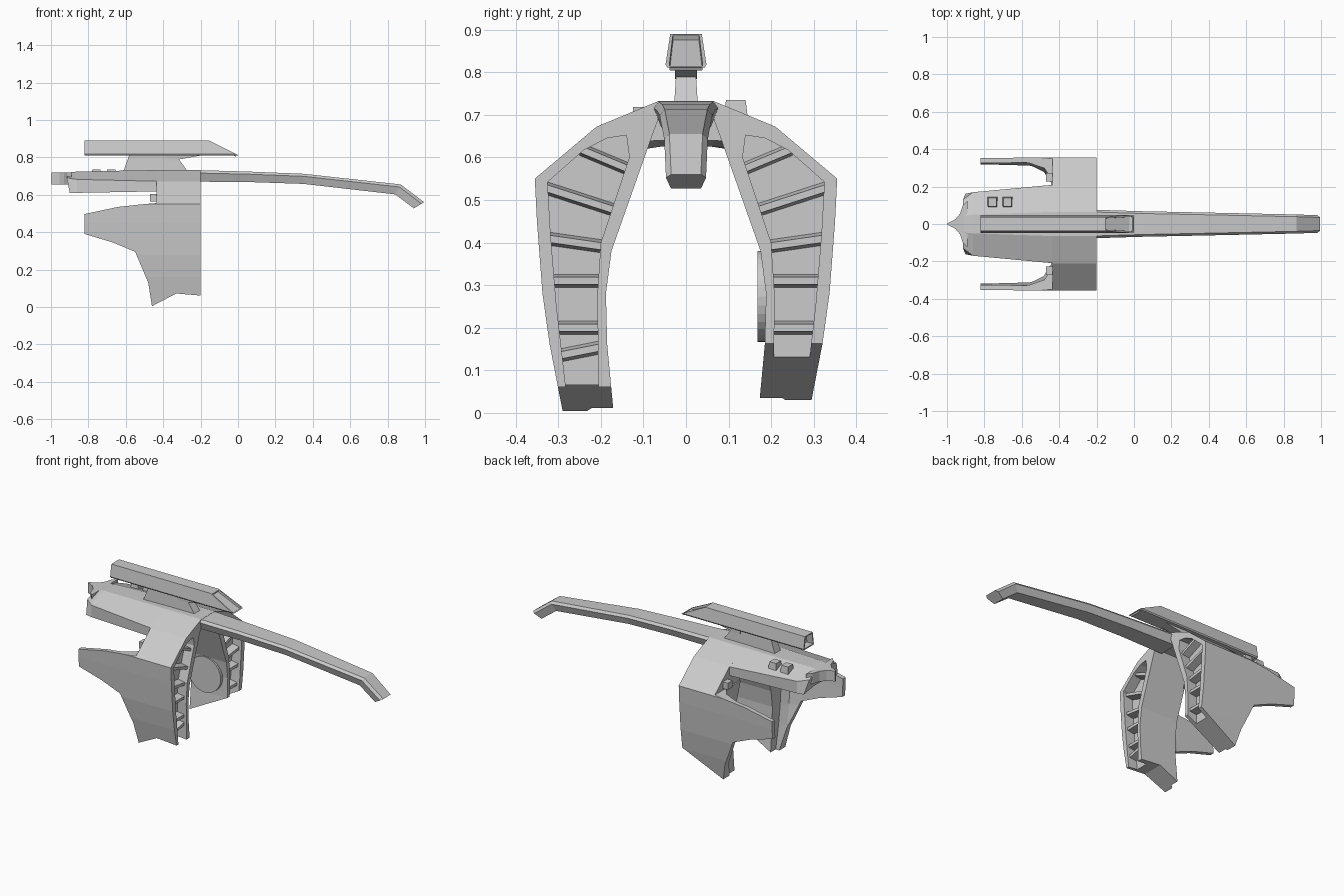
import bpy, bmesh

if "Cube" in bpy.data.objects:
    bpy.data.objects.remove(bpy.data.objects["Cube"])


def loft(name, sections, recess=()):
    """Skin a list of equal-length 3D loops and cap the ends."""
    bm = bmesh.new()
    rows = [[bm.verts.new(p) for p in s] for s in sections]
    n = len(rows[0])
    for a, b in zip(rows, rows[1:]):
        for i in range(n):
            bm.faces.new((a[i], a[(i + 1) % n], b[(i + 1) % n], b[i]))
    caps = [bm.faces.new(rows[0]), bm.faces.new(rows[-1])]
    bmesh.ops.recalc_face_normals(bm, faces=bm.faces)
    for cap, (border, depth) in zip(caps, recess):
        bmesh.ops.inset_region(bm, faces=[cap], thickness=border)
        bmesh.ops.inset_region(bm, faces=[cap], thickness=0.001, depth=-depth)
    me = bpy.data.meshes.new(name)
    bm.to_mesh(me)
    bm.free()
    ob = bpy.data.objects.new(name, me)
    bpy.context.collection.objects.link(ob)
    return ob


def along_x(name, yz, x0, x1, s=1):
    return loft(name, [[(x, s * y, z) for y, z in yz] for x in (x0, x1)])


def along_y(name, xz, y0, y1):
    return loft(name, [[(x, y, z) for x, z in xz] for y in (y0, y1)])


def box(name, x0, x1, y0, y1, z0, z1, t=0.0):
    """Box with its top pulled in by t."""
    return loft(name, [[(x0, y0, z0), (x1, y0, z0), (x1, y1, z0), (x0, y1, z0)],
                       [(x0 + t, y0 + t, z1), (x1 - t, y0 + t, z1),
                        (x1 - t, y1 - t, z1), (x0 + t, y1 - t, z1)]])


def boolean(ob, cutter, op):
    """Apply a boolean and throw the cutter away."""
    m = ob.modifiers.new("cut", 'BOOLEAN')
    m.object, m.operation, m.solver = cutter, op, 'EXACT'
    bpy.context.view_layer.update()
    me = bpy.data.meshes.new_from_object(
        ob.evaluated_get(bpy.context.evaluated_depsgraph_get()))
    ob.modifiers.clear()
    ob.data = me
    bpy.data.objects.remove(cutter)


# Arched wing half: cross-section, front recess, rear hollow
OUTER = [(.065, .732), (.21, .672), (.355, .55), (.35, .45), (.337, .28), (.32, .16), (.285, -.02)]
INNER = [(.168, -.02), (.185, .16), (.188, .28), (.175, .38), (.085, .635), (.065, .69)]
SECTION = [(0, .732)] + OUTER + INNER + [(0, .69)]
RECESS = [(.14, .652), (.185, .645), (.24, .617), (.325, .542), (.318, .42), (.305, .26),
          (.272, -.03), (.205, -.03), (.208, .28), (.2, .4), (.133, .6)]
RIBS = [((.25, .62), (.13, .57)), ((.335, .53), (.165, .475)), ((.33, .41), (.19, .39)),
        ((.32, .31), (.195, .31)), ((.315, .2), (.195, .2)), ((.295, .135), (.195, .155))]


def side_profile(s):
    base = [(-.19, .8), (-.437, .8), (-.437, .555), (-.5, .55), (-.64, .535), (-.82, .497),
            (-.82, .39), (-.67, .345), (-.55, .295), (-.48, .13)]
    torn = [(-.46, .004), (-.33, .072), (-.19, .06)] if s < 0 else [(-.455, .03), (-.19, .168)]
    return base + torn


def cavity(x, inset, s):
    skin = [(x, s * (y - inset), z - inset * .3) for y, z in OUTER[1:]]
    return skin + [(x, s * -.02, -.05), (x, s * -.02, .65)]


for s, side in ((-1, "left"), (1, "right")):
    wing = along_x(side + "_wing", SECTION, -.85, -.2, s)
    hollow = loft("hollow", [cavity(-.9, .027, s), cavity(-.56, .027, s),
                             cavity(-.48, .04, s), cavity(-.445, .075, s)])
    boolean(wing, hollow, 'DIFFERENCE')
    boolean(wing, along_x("recess", RECESS, -.26, -.15, s), 'DIFFERENCE')
    boolean(wing, along_y("side_cut", side_profile(s), -.005 * s, .5 * s), 'INTERSECT')

    # Ribs bridging the front recess
    for i, ((y0, z0), (y1, z1)) in enumerate(RIBS if s < 0 else RIBS[:5]):
        h = .017
        loft(f"{side}_rib_{i}", [[(-.27, s * y, z - h), (-.27, s * y, z + h),
                                  (-.215, s * y, z + h * .5), (-.215, s * y, z - h * .5)]
                                 for y, z in ((y0, z0), (y1, z1))])

    # Small latch on the rear wall
    box(side + "_latch", -.47, -.43, s * .25 - .022, s * .25 + .022, .565, .605)


# Round plate on the inside of the right wing
bpy.ops.mesh.primitive_cylinder_add(vertices=32, radius=.107, depth=.03,
                                    location=(-.34, .183, .273), rotation=(1.5708, 0, 0))
bpy.context.object.name = "round_plate"


# Rear hull, tapering backwards
def hull_section(pts):
    return [(x, y, z) for x, y, z in pts] + [(x, -y, z) for x, y, z in reversed(pts)]


loft("rear_hull", [
    hull_section([(-.43, .065, .732), (-.43, .21, .672), (-.43, .208, .618), (-.43, .07, .64)]),
    hull_section([(-.86, .05, .724), (-.86, .17, .682), (-.86, .17, .61), (-.86, .06, .625)]),
    hull_section([(-.91, .045, .718), (-.915, .13, .69), (-.9, .162, .61), (-.9, .06, .625)])])

# Cusped nose at the rear end
half = [(-.89, .125), (-.915, .1), (-.93, .055), (-.955, .025), (-.998, .003)]
cusp = half + [(x, -y) for x, y in reversed(half)]
loft("nose", [[(x, y, z) for x, y in cusp] for z in (.655, .718)])


# Long boom with a bent tip: (top x, top z, bottom x, bottom z, half width)
def boom_section(tx, tz, bx, bz, w):
    mx, mz = tx + (bx - tx) * .25, tz + (bz - tz) * .25
    pts = [(tx, w - .012, tz), (mx, w, mz), (bx, w * .75, bz)]
    return hull_section(pts)


loft("boom", [boom_section(*r) for r in (
    (-.24, .732, -.24, .67, .077), (.05, .724, .05, .668, .068), (.35, .712, .35, .658, .062),
    (.87, .655, .84, .602, .051), (.995, .56, .94, .527, .047))])

# Top rail with hollow rear end and sloped front, on its pylon
trap = [(.037, .89), (.048, .818), (.044, .811)]
rear = hull_section([(-.82, y, z) for y, z in trap])
front = hull_section([(x, y, z) for x, (y, z) in zip((-.155, -.01, 0), trap)])
loft("top_rail", [rear, front], recess=((.008, .04), (.009, .012)))
along_y("rail_wedge", [(-.38, .784), (-.34, .784), (-.17, .815), (-.38, .815)], -.026, .026)
loft("pylon", [[(-.615, -.028, .72), (-.265, -.028, .72), (-.265, .028, .72), (-.615, .028, .72)],
               [(-.58, -.022, .815), (-.335, -.022, .815), (-.335, .022, .815), (-.58, .022, .815)]])

# Two small blocks on the hull
for i, x in enumerate((-.785, -.705)):
    box(f"hull_block_{i}", x, x + .056, .088, .146, .685, .735, .006)
